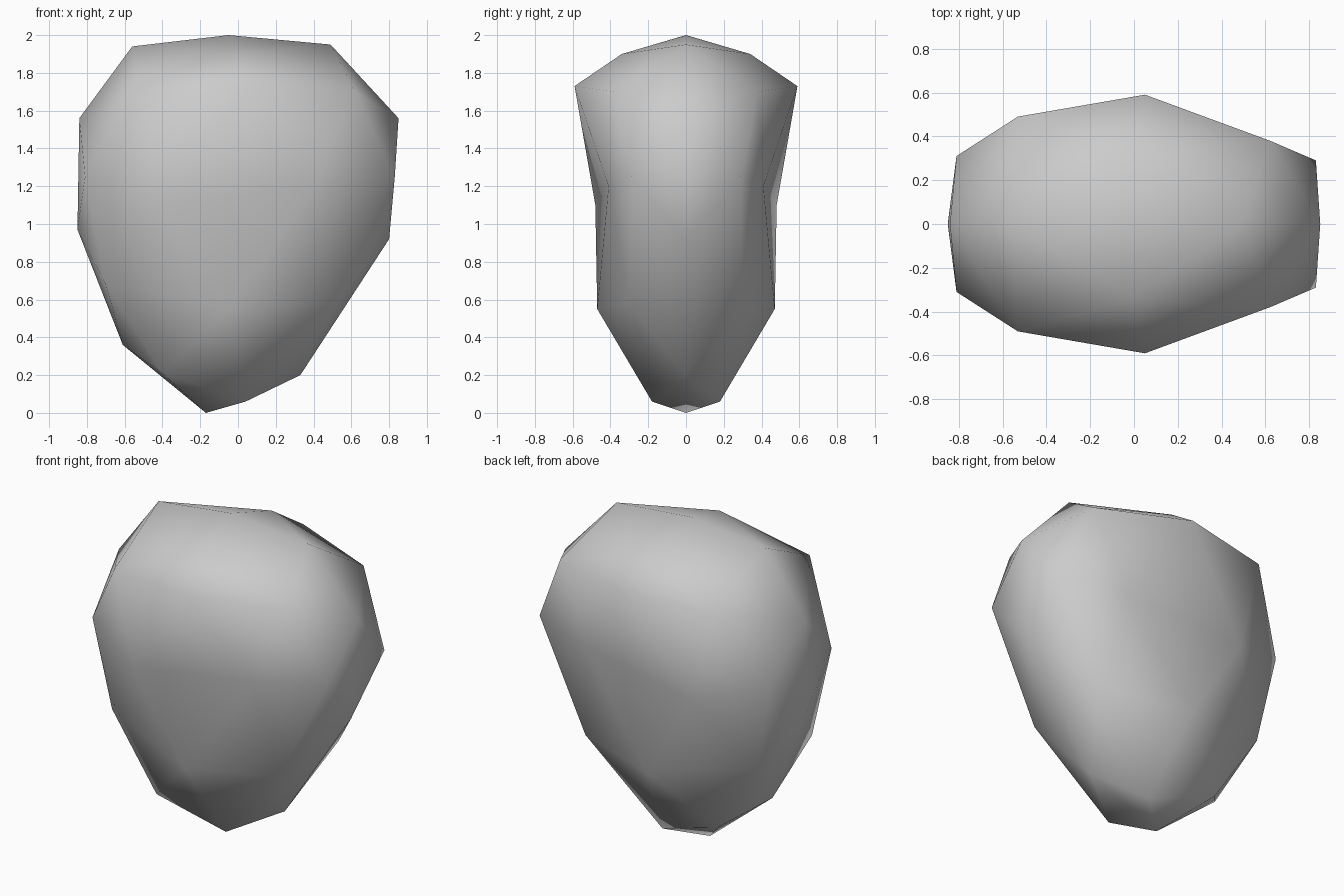
import bpy
import bmesh
from mathutils import Vector

default_cube = bpy.data.objects.get("Cube")
if default_cube:
    bpy.data.objects.remove(default_cube, do_unlink=True)


def make_material(name, colour):
    material = bpy.data.materials.new(name)
    material.use_nodes = True
    material.diffuse_color = colour
    material.node_tree.nodes["Principled BSDF"].inputs["Base Color"].default_value = colour
    return material


def stitch(bm, outer, inner):
    """Join two closed loops with triangles, always taking the shorter diagonal."""
    i = j = 0
    while i < len(outer) or j < len(inner):
        a, b = outer[i % len(outer)], inner[j % len(inner)]
        next_a, next_b = outer[(i + 1) % len(outer)], inner[(j + 1) % len(inner)]
        step_outer = (next_a.co - b.co).length <= (next_b.co - a.co).length
        if j == len(inner) or (i < len(outer) and step_outer):
            bm.faces.new((a, next_a, b))
            i += 1
        else:
            bm.faces.new((a, next_b, b))
            j += 1


# Rim outline on the middle plane (x, z), clockwise from the crown
rim_outline = [(-.05, 2), (.49, 1.95), (.85, 1.56), (.8, .92), (.33, .2),
               (-.17, 0), (-.61, .36), (-.85, .97), (-.84, 1.56), (-.56, 1.94)]

# Shoulder loop of one side (x, depth, z), clockwise from the crown
shoulder_outline = [(0, .34, 1.9), (.62, .38, 1.7), (.83, .29, 1.25),
                    (.5, .3, .58), (.04, .18, .06), (-.4, .25, .21),
                    (-.7, .27, .68), (-.81, .31, 1.25), (-.53, .49, 1.7)]

# Broad face of one side: brow, right bulge, lower bulge, left bulge
face_outline = [(.05, .59, 1.73), (.4, .41, 1.2), (-.05, .47, .55), (-.4, .48, 1.1)]

bm = bmesh.new()
rim = [bm.verts.new((x, 0, z)) for x, z in rim_outline]

# The front and back sides mirror each other across the rim
for side in (-1, 1):
    shoulder, face = [
        [bm.verts.new(Vector((x, side * depth, z))) for x, depth, z in outline]
        for outline in (shoulder_outline, face_outline)]
    stitch(bm, rim, shoulder)
    stitch(bm, shoulder, face)
    brow, right_bulge, lower_bulge, left_bulge = face
    bm.faces.new((brow, right_bulge, left_bulge))
    bm.faces.new((right_bulge, lower_bulge, left_bulge))

bmesh.ops.recalc_face_normals(bm, faces=bm.faces)
for polygon in bm.faces:
    polygon.smooth = True

mesh = bpy.data.meshes.new("stone")
bm.to_mesh(mesh)
bm.free()
mesh.materials.append(make_material("stone grey", (.6, .6, .6, 1)))
stone = bpy.data.objects.new("stone", mesh)
bpy.context.collection.objects.link(stone)
